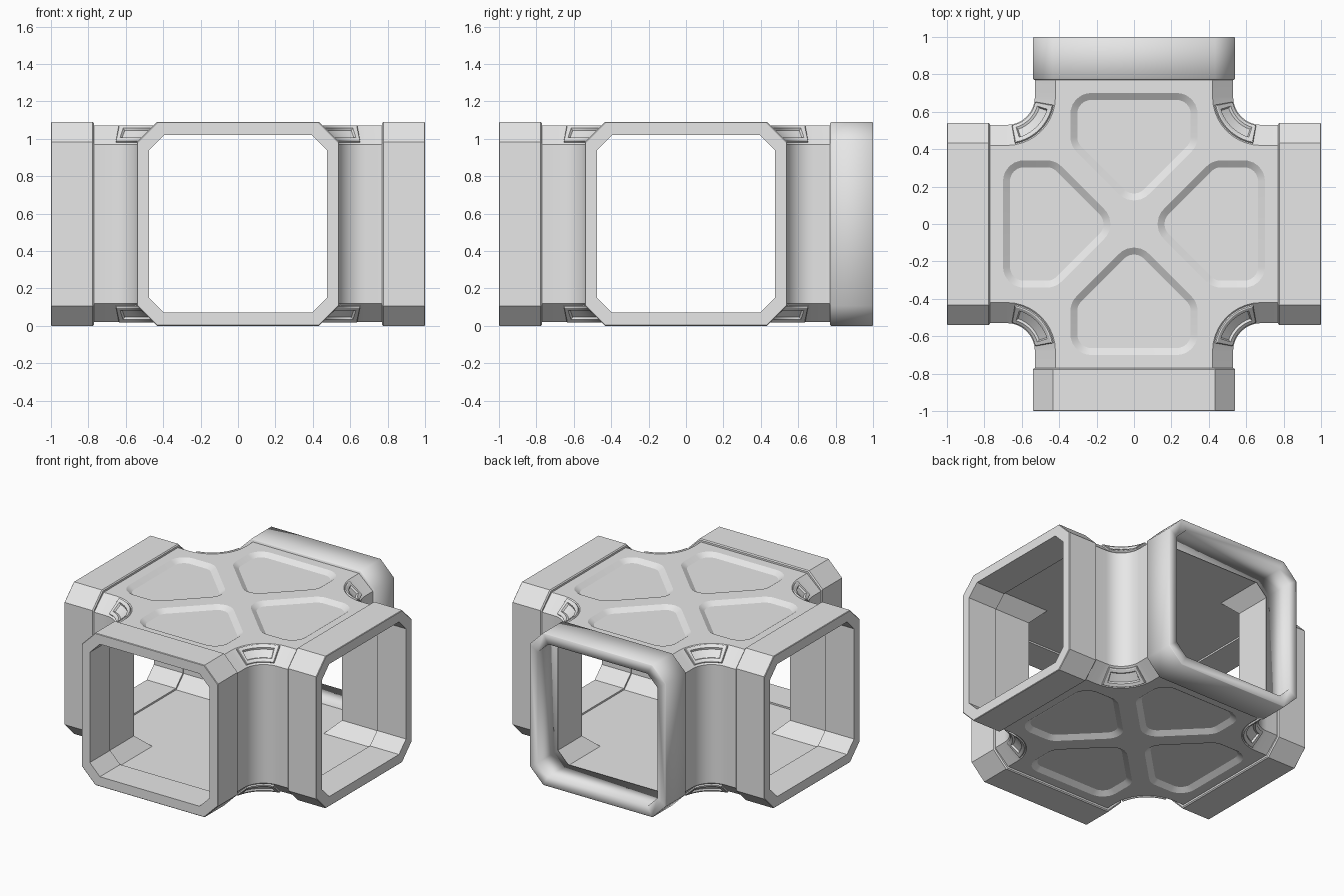
import bpy, bmesh, math
from mathutils import Vector, Matrix

if "Cube" in bpy.data.objects:
    bpy.data.objects.remove(bpy.data.objects["Cube"])

H = 1.09           # overall height
FC = 0.68          # centre of the concave corner fillets
grey = bpy.data.materials.new("light_grey")
grey.diffuse_color = (0.8, 0.8, 0.8, 1)
grey.use_nodes = True
grey.node_tree.nodes["Principled BSDF"].inputs["Base Color"].default_value = grey.diffuse_color


def stack(bm, loops, ring=False, caps=True):
    """Skin a list of equal-length point loops."""
    vs = [[bm.verts.new(p) for p in lp] for lp in loops]
    n = len(vs[0])
    pairs = list(zip(vs, vs[1:])) + ([(vs[-1], vs[0])] if ring else [])
    for a, b in pairs:
        for i in range(n):
            j = (i + 1) % n
            bm.faces.new((a[i], a[j], b[j], b[i]))
    if caps and not ring:
        bm.faces.new(vs[0])
        bm.faces.new(vs[-1])
    return vs


def finish(bm, name, angle=30):
    bmesh.ops.recalc_face_normals(bm, faces=bm.faces[:])
    me = bpy.data.meshes.new(name)
    bm.to_mesh(me)
    bm.free()
    ob = bpy.data.objects.new(name, me)
    bpy.context.collection.objects.link(ob)
    me.materials.append(grey)
    if angle:
        smooth(ob, angle)
    return ob


def smooth(ob, angle):
    bpy.ops.object.select_all(action='DESELECT')
    ob.select_set(True)
    bpy.context.view_layer.objects.active = ob
    bpy.ops.object.shade_smooth_by_angle(angle=math.radians(angle))


def plus(w, z, end, fillet):
    """Plus-shaped outline with half-width w, optionally filleted inner corners."""
    if fillet:
        r = FC - w
        quarter = [(FC + r * math.cos(a), FC + r * math.sin(a))
                   for a in [math.radians(270 - 90 * i / 10) for i in range(11)]]
    else:
        quarter = [(w, w)]
    quarter = [(end, w)] + quarter + [(w, end)]
    pts = []
    for k in range(4):
        rot = Matrix.Rotation(k * math.pi / 2, 3, 'Z')
        pts += [rot @ Vector((x, y, z)) for x, y in quarter]
    return pts


def panel(inset, z, k):
    """Rounded kite-like panel outline, turned k quarter turns."""
    base = [Vector(p) for p in [(-.34, -.7), (.34, -.7), (.34, -.42), (0, -.08), (-.34, -.42)]]
    r, out = 0.11, []
    rot = Matrix.Rotation(k * math.pi / 2, 3, 'Z')
    for i, p in enumerate(base):
        d1 = (p - base[i - 1]).normalized()
        d2 = (base[(i + 1) % 5] - p).normalized()
        n1, n2 = Vector((d1.y, -d1.x)), Vector((d2.y, -d2.x))
        c = p - (n1 + n2) * r / (1 + n1.dot(n2))
        for s in range(7):
            q = c + n1.lerp(n2, s / 6).normalized() * (r - inset)
            out.append(rot @ Vector((q.x, q.y, z)))
    return out


# Body: chamfered plus-shaped block
bm = bmesh.new()
stack(bm, [plus(w, z, 0.785, True) for w, z in [(.42, .02), (.53, .12), (.53, .97), (.42, 1.07)]])
body = finish(bm, "junction_body", None)

# Cutter: crossing tunnels plus recessed panels on top and bottom
bm = bmesh.new()
stack(bm, [plus(w, z, 0.9, False) for w, z in [(.40, .058), (.485, .143), (.485, H - .143), (.40, H - .058)]])
for k in range(4):
    for flip in (False, True):
        lv = [(0, 1.10), (0, 1.07), (.037, 1.045)]
        stack(bm, [panel(d, H - z if flip else z, k) for d, z in lv])
cutter = finish(bm, "tunnel_and_panel_cutter", None)
cutter.hide_render = True

mod = body.modifiers.new("hollow", 'BOOLEAN')
mod.operation = 'DIFFERENCE'
mod.solver = 'EXACT'
mod.object = cutter
bpy.context.view_layer.objects.active = body
body.select_set(True)
bpy.ops.object.modifier_apply(modifier=mod.name)
bpy.data.objects.remove(cutter)
smooth(body, 30)


# End collars: octagonal frames with a fine edge bevel
def octagon(w, c, y, rot):
    zh = w + 0.005 if w > 0.5 else w
    pts = [(w - c, -zh), (w, -zh + c), (w, zh - c), (w - c, zh)]
    pts += [(-x, z) for x, z in reversed(pts)]
    return [rot @ Vector((x, -y, z + H / 2)) for x, z in pts]


for k, side in enumerate(["front", "right", "back", "left"]):
    rot = Matrix.Rotation(k * math.pi / 2, 3, 'Z')
    b = 0.007
    prof = [(.475, .08, .77), (.54 - b, .105, .77), (.54, .107, .77 + b),
            (.54, .107, 1 - b / 2), (.54 - b / 2, .106, 1), (.475, .08, 1)]
    bm = bmesh.new()
    stack(bm, [octagon(w, c, y, rot) for w, c, y in prof], ring=True)
    ob = finish(bm, side + "_collar", 30 if side != "back" else None)
    if side == "back":          # this collar is softly shaded throughout
        for p in ob.data.polygons:
            p.use_smooth = True


# Corner vents: raised curved frames with sunken middles on the fillet chamfers
def vent_loop(t0, t1, a0, a1, h, sx, sy, flip):
    nr, nz = Vector((-.10, .11)).normalized()
    out = []
    n = 10
    path = [(t0, i / n) for i in range(n + 1)] + [(t1, 1 - i / n) for i in range(n + 1)]
    for t, s in path:
        a = math.radians(a0 + (a1 - a0) * s)
        r = .15 + .11 * t + nr * h
        z = .97 + .10 * t + nz * h
        out.append(Vector((sx * (FC + r * math.cos(a)), sy * (FC + r * math.sin(a)),
                           H - z if flip else z)))
    return out


for flip, level in ((False, "top"), (True, "bottom")):
    for sx in (1, -1):
        for sy in (1, -1):
            bm = bmesh.new()
            rings = [(.10, .94, 190, 260, -.01), (.10, .94, 190, 260, .010), (.14, .90, 191, 259, .014),
                     (.27, .77, 197, 253, .014), (.32, .72, 199, 251, .002)]
            vs = stack(bm, [vent_loop(*r, sx, sy, flip) for r in rings], caps=False)
            for lp in (vs[0], vs[-1]):
                m = len(lp)
                for i in range(m // 2 - 1):
                    bm.faces.new((lp[i], lp[i + 1], lp[m - 2 - i], lp[m - 1 - i]))
            finish(bm, "%s_vent_%s_%s" % (level, "right" if sx > 0 else "left",
                                          "back" if sy > 0 else "front"))
